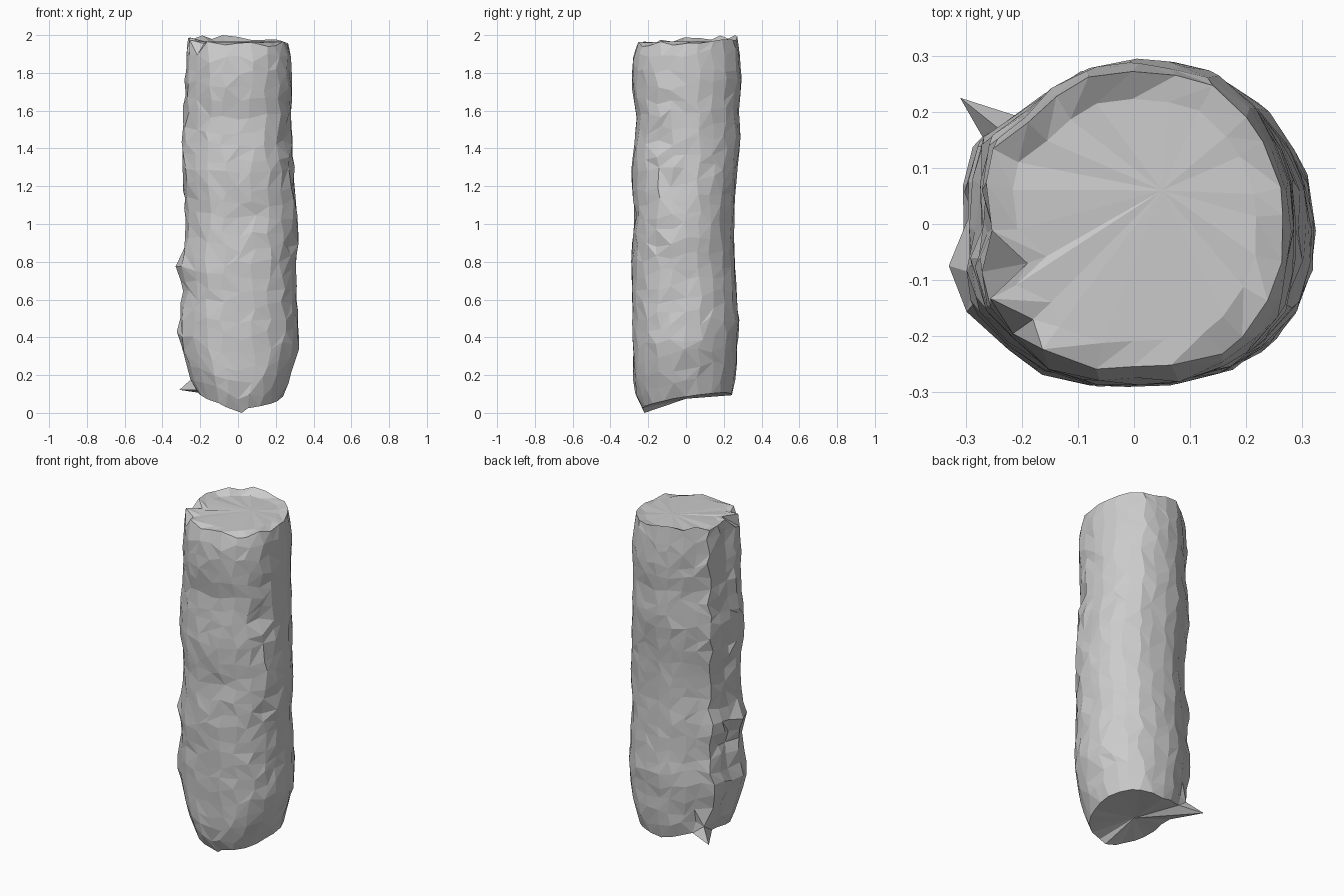
import bpy, bmesh, math, random

if "Cube" in bpy.data.objects:
    bpy.data.objects.remove(bpy.data.objects["Cube"])

random.seed(11)
SEGS, RINGS = 24, 26


def interp(points, z):
    """Piecewise linear lookup in a (z, value) profile."""
    if z <= points[0][0]:
        return points[0][1]
    for (a, va), (b, vb) in zip(points, points[1:]):
        if z <= b:
            return va + (vb - va) * (z - a) / (b - a)
    return points[-1][1]


# Silhouette profiles of the four sides, as (height, distance from axis)
left = [(0.08, .21), (.2, .26), (.3, .295), (.43, .325), (.65, .29), (.78, .325), (.9, .285),
        (1.1, .285), (1.35, .31), (1.6, .285), (2, .28)]
right = [(0.05, .22), (.1, .245), (.2, .275), (.36, .32), (.8, .305), (.95, .317), (1.2, .305),
         (1.4, .287), (1.85, .282), (1.96, .267)]
front = [(0, .22), (.1, .265), (.2, .28), (.8, .288), (1.05, .272), (1.25, .287), (1.55, .262),
         (1.75, .287), (1.85, .287), (1.97, .25)]
back = [(.1, .243), (.2, .265), (.5, .28), (.7, .263), (1, .253), (1.2, .262), (1.4, .286),
        (1.6, .282), (1.8, .297), (2, .268)]

# Cross-section shape: flattened back-left, ridged left, full front right
section = [1, 1.01, 1.02, 1.04, 1.05, 1.02, 1, 1, .97, .96, 1.03, .97,
           .92, 1.02, 1.07, 1.05, 1.06, 1.03, 1, 1.02, 1.06, 1.07, 1.06, 1.02]


def outline(i, z, noise):
    ang = 2 * math.pi * i / SEGS + random.uniform(-.06, .06) * (noise > 0)
    c, s = math.cos(ang), math.sin(ang)
    rx = interp(right if c > 0 else left, z)
    ry = interp(back if s > 0 else front, z)
    m = section[i] + random.uniform(-noise, noise)
    return rx * c * m, ry * s * m


def bottom_height(x, y):
    side = .3 * max(0, -x) + .15 * max(0, x)
    return .015 + .17 * (y + .22) + side


bm = bmesh.new()
rings = []
for r in range(RINGS):
    ring = []
    for i in range(SEGS):
        t = r / (RINGS - 1)
        end = r in (0, RINGS - 1)
        x0, y0 = outline(i, 2 * t, 0)
        low = bottom_height(x0, y0)
        high = 1.97 + .06 * y0 - .03 * x0 + random.uniform(-.012, .012)
        z = low + (high - low) * t
        if not end:
            z += random.uniform(-.022, .022)
        rough = .03 if i in (0, 11, 12, 13, 22, 23) else .013
        x, y = outline(i, z, rough)
        ring.append(bm.verts.new((x, y, z)))
    rings.append(ring)

# Bark wall
for lo, hi in zip(rings, rings[1:]):
    for i in range(SEGS):
        j = (i + 1) % SEGS
        a, b, c, d = lo[i], lo[j], hi[j], hi[i]
        tris = ((a, b, c), (a, c, d)) if random.random() < .5 else ((a, b, d), (b, c, d))
        for tri in tris:
            bm.faces.new(tri)

# Splinter at the back left foot, lowest point at the front, notches in the top rim
top, base = rings[-1], rings[0]
base[10].co = (-.31, .225, .122)
rings[1][10].co = (-.235, .165, .19)
base[9].co = (-.17, .18, .14)
base[18].co = (.02, -.22, 0)
top[13].co = (-.19, -.07, 1.965)
top[15].co = (-.18, -.17, 1.955)
top[7].co.z = 2.0

# Cut top: sloping lip around a nearly flat middle
inner = [bm.verts.new((v.co.x * .82, v.co.y * .82, 1.964 + random.uniform(-.004, .004)))
         for v in top]
top_mid = bm.verts.new((.05, .06, 1.967))
base_mid = bm.verts.new((0, 0, .075))
for i in range(SEGS):
    j = (i + 1) % SEGS
    bm.faces.new((top[i], top[j], inner[j]))
    bm.faces.new((top[i], inner[j], inner[i]))
    bm.faces.new((inner[i], inner[j], top_mid))
    bm.faces.new((base[j], base[i], base_mid))

# Chips standing out along the rough left and right ridges
for r, i, k in ((4, 13, 1.04), (9, 13, 1.04), (14, 12, 1.06), (17, 12, 1.05),
                (11, 23, 1.02), (18, 22, .95), (19, 22, .96), (11, 22, .97)):
    rings[r][i].co.x *= k
    rings[r][i].co.y *= k

bmesh.ops.recalc_face_normals(bm, faces=bm.faces)
mesh = bpy.data.meshes.new("log")
bm.to_mesh(mesh)
bm.free()
log = bpy.data.objects.new("log", mesh)
bpy.context.collection.objects.link(log)
